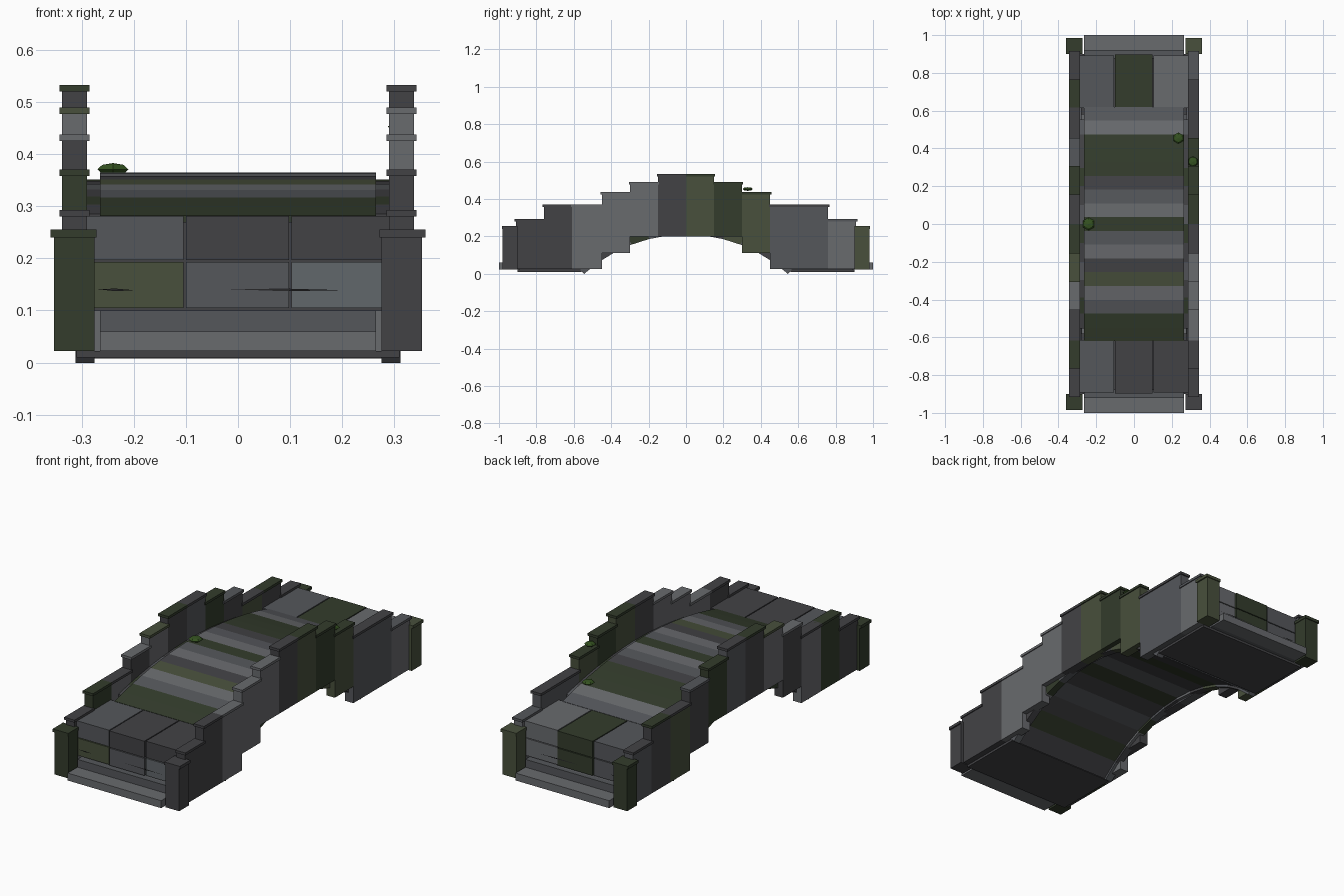
import bpy, bmesh, math
from mathutils import Vector

if "Cube" in bpy.data.objects:
    bpy.data.objects.remove(bpy.data.objects["Cube"])

# Stone palette
COL = {'D': (.055, .055, .06, 1), 'M': (.09, .095, .105, 1), 'L': (.14, .145, .155, 1),
       'B': (.12, .135, .145, 1), 'G': (.065, .08, .045, 1), 'g': (.033, .045, .025, 1),
       'moss': (.035, .085, .015, 1), 'crack': (.02, .02, .022, 1)}
MATS = {}
for key, c in COL.items():
    MATS[key] = bpy.data.materials.new('stone_' + key)
    MATS[key].diffuse_color = c


def finish(name, bm, mat):
    bmesh.ops.recalc_face_normals(bm, faces=bm.faces)
    me = bpy.data.meshes.new(name)
    bm.to_mesh(me)
    bm.free()
    me.materials.append(MATS[mat])
    ob = bpy.data.objects.new(name, me)
    bpy.context.collection.objects.link(ob)
    return ob


def box(name, x, y, z, mat):
    """Box from (min, max) pairs."""
    bm = bmesh.new()
    bmesh.ops.create_cube(bm, size=1)
    for v in bm.verts:
        v.co = Vector((a[0] + (a[1] - a[0]) * (t + .5) for a, t in zip(map(sorted, (x, y, z)), v.co)))
    return finish(name, bm, mat)


def prism(name, x, outline, mat):
    """Extrude a (y, z) outline along x."""
    bm = bmesh.new()
    f = bm.faces.new([bm.verts.new((x[0], y, z)) for y, z in outline])
    r = bmesh.ops.extrude_face_region(bm, geom=[f])
    for v in r['geom']:
        if isinstance(v, bmesh.types.BMVert):
            v.co.x = x[1]
    return finish(name, bm, mat)


def deck_z(y):
    return .365 - 2.37 + math.sqrt(2.37 ** 2 - y * y)


def arc(a, r):
    return r * math.sin(a), -.6 + r * math.cos(a)


# Walkway slabs following the shallow rise
n = 17
pattern = 'ggLDMGDMLgMLDgggL'
pattern = 'ggMLGDLMgLMDgggLM'
for i in range(n):
    y0, y1 = -.62 + 1.24 * i / n, -.62 + 1.24 * (i + 1) / n
    z0, z1 = deck_z(y0), deck_z(y1)
    prism('deck_slab', (-.265, .265), [(y0, z0 - .03), (y1, z1 - .03), (y1, z1), (y0, z0)], pattern[i])

# Barrel vault, filled up to the deck
n, A = 12, math.radians(42.3)
for i in range(n):
    a0, a1 = -A + 2 * A * i / n, -A + 2 * A * (i + 1) / n
    p, q = arc(a0, .822), arc(a1, .822)
    prism('vault_stone', (-.29, .29), [p, q, (q[0], deck_z(q[0]) - .014), (p[0], deck_z(p[0]) - .014)],
          'DgDMDgMDgDDM'[i])

# Arch rings on both faces
for s in (-1, 1):
    for i in range(n):
        a0, a1 = -A + 2 * A * i / n, -A + 2 * A * (i + 1) / n
        prism('arch_ring_stone', (s * .275, s * .312),
              [arc(a0, .81), arc(a1, .81), arc(a1, .95), arc(a0, .95)], 'MDLgMDLDGMDM'[i])

# Stepped parapets: y range, bottom, top
columns = [(0, .15, .2, .533), (.15, .30, .2, .49), (.30, .45, .11, .438),
           (.45, .61, .025, .371), (.61, .76, .025, .371), (.76, .91, .025, .293)]
tints = {(1, -1): 'DLLLDD', (1, 1): 'GgGMML', (-1, -1): 'DLDLgD', (-1, 1): 'MgDGDM'}
caps = {(1, -1): 'DLLLDD', (1, 1): 'gggDDM', (-1, -1): 'gGLDgD', (-1, 1): 'DgMDgD'}
for sx in (-1, 1):
    for sy in (-1, 1):
        for k, (y0, y1, b, t) in enumerate(columns):
            box('parapet_block', (sx * .29, sx * .338), (sy * y0, sy * y1), (b, t - .013),
                tints[sx, sy][k])
            box('parapet_cap', (sx * .285, sx * .343), (sy * (y0 - (.006 if k else 0)), sy * (y1 + .006)),
                (t - .013, t), caps[sx, sy][k])
        # Corner posts
        m = 'G' if sx * sy > 0 and sy > 0 else 'D' if sx > 0 else 'g'
        box('corner_post', (sx * .275, sx * .353), (sy * .9, sy * .98), (.022, .24), m)
        box('post_cap', (sx * .272, sx * .36), (sy * .9, sy * .985), (.24, .255), m)

# Landings: three rows of blocks in three courses, with entry steps
XS = [(-.29, -.105), (-.1, .098), (.103, .29)]
rows = {-1: ['LLL', 'GMB', 'MDD'], 1: ['LLM', 'MgL', 'MgL']}
for s in (-1, 1):
    for k, (z0, z1) in enumerate([(.014, .1), (.105, .193), (.197, .281)]):
        for j, x in enumerate(XS):
            dy = (j % 2) * .005
            box('abutment_block', x, (s * (.615 if k else .55), s * (.893 + dy)), (z0, z1), rows[s][k][j])
    box('abutment_core', (-.28, .28), (s * .58, s * .88), (.03, .27), 'D')
    box('foundation_slab', (-.31, .31), (s * .56, s * .9), (.01, .022), 'D')
    box('lower_step', (-.265, .265), (s * .92, s * 1), (.022, .06), 'L')
    box('upper_step', (-.265, .265), (s * .88, s * .921), (.022, .1), 'M')
    # Thin wedge cracks in the end wall
    for xa, xb in ((-.02, .2), (-.27, -.2)):
        bm = bmesh.new()
        xm, y = (xa + xb) / 2, s * .9005
        bm.faces.new([bm.verts.new(p) for p in ((xa, y, .141), (xm, y, .137), (xb, y, .139), (xm, y, .142))])
        finish('crack', bm, 'crack')

# Moss tufts
for x, y, z, r in ((-.24, .0, .371, .034), (.235, .455, .326, .03), (.312, .33, .453, .028)):
    bm = bmesh.new()
    bmesh.ops.create_uvsphere(bm, u_segments=6, v_segments=4, radius=r)
    for v in bm.verts:
        v.co = Vector((x, y, z)) + Vector((v.co.x, v.co.y, v.co.z * .35))
    finish('moss_tuft', bm, 'moss')

for m in bpy.data.materials:
    if m.users and not m.is_grease_pencil:
        m.use_nodes = True
        m.node_tree.nodes["Principled BSDF"].inputs["Base Color"].default_value = m.diffuse_color
